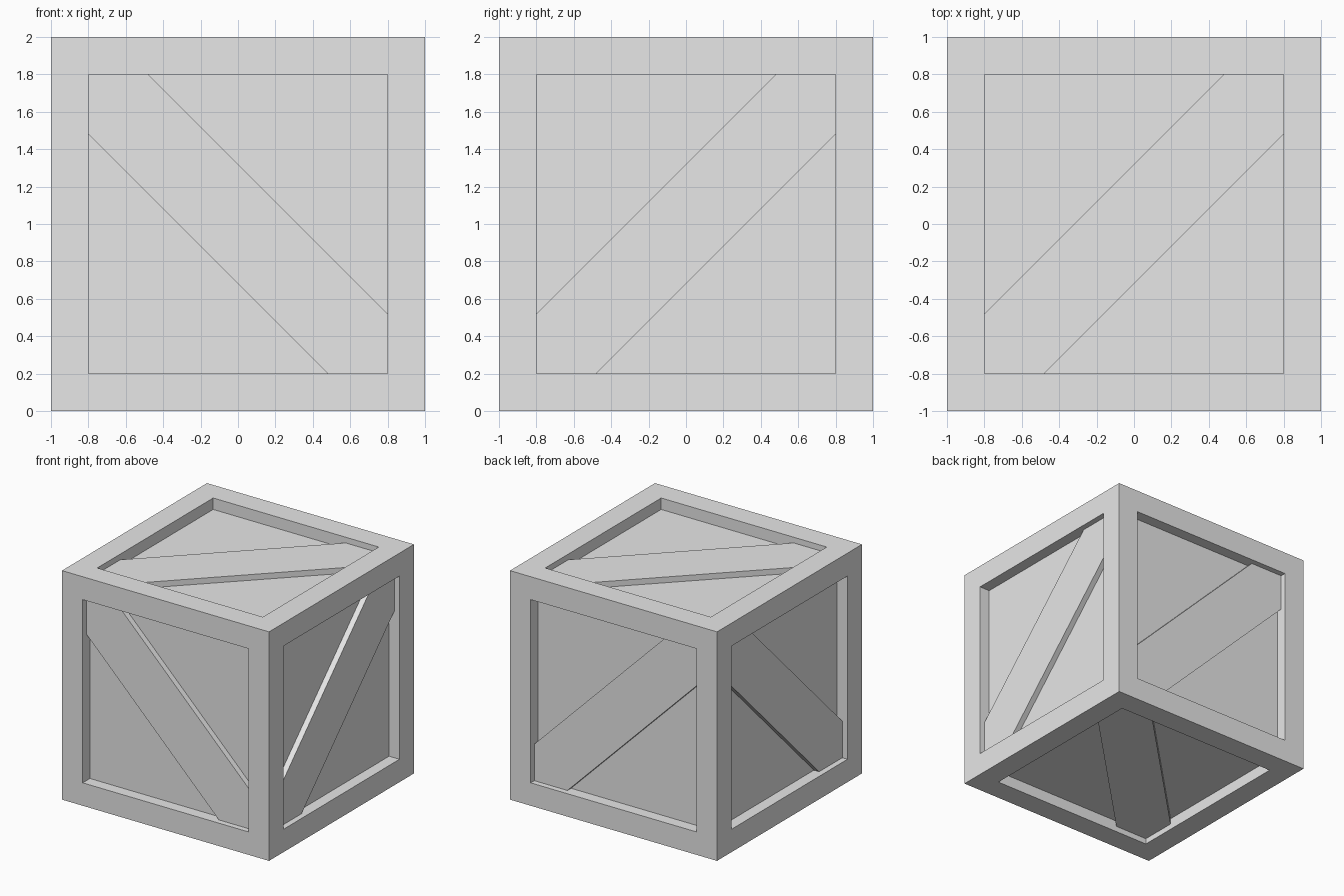
import bpy, bmesh
from mathutils import Vector

if "Cube" in bpy.data.objects:
    bpy.data.objects.remove(bpy.data.objects["Cube"], do_unlink=True)

HALF = 1.0        # half the crate size
OPEN = 0.8        # half the panel opening
PANEL = 0.9       # distance of the recessed panels from the centre
BRACE = 0.95      # distance of the brace surface from the centre
CUT = 0.48        # where the brace sides meet the frame
CENTRE = Vector((0, 0, HALF))

grey = bpy.data.materials.new("plain grey")
grey.use_nodes = True
grey.diffuse_color = (0.8, 0.8, 0.8, 1)
grey.node_tree.nodes["Principled BSDF"].inputs["Base Color"].default_value = (0.8, 0.8, 0.8, 1)


def add_object(name, bm):
    bmesh.ops.recalc_face_normals(bm, faces=bm.faces[:])
    mesh = bpy.data.meshes.new(name)
    bm.to_mesh(mesh)
    bm.free()
    mesh.materials.append(grey)
    obj = bpy.data.objects.new(name, mesh)
    obj.location = CENTRE
    bpy.context.collection.objects.link(obj)
    return obj


# Crate body: a cube whose six sides are inset and pushed in
bm = bmesh.new()
bmesh.ops.create_cube(bm, size=2 * HALF)
sides = bm.faces[:]
bmesh.ops.inset_individual(bm, faces=sides, thickness=HALF - OPEN, use_even_offset=True)
for face in sides:
    normal = face.normal.copy()
    rim = bmesh.ops.extrude_discrete_faces(bm, faces=[face])["faces"]
    bmesh.ops.translate(bm, verts=rim[0].verts[:], vec=normal * (PANEL - HALF))
add_object("crate_frame", bm)


# Diagonal brace: a plank trimmed to the corners of the opening
def add_brace(name, across, up, out):
    corners = [(-OPEN, -OPEN), (-CUT, -OPEN), (OPEN, CUT),
               (OPEN, OPEN), (CUT, OPEN), (-OPEN, -CUT)]
    bm = bmesh.new()
    verts = [bm.verts.new(across * a + up * b + out * PANEL) for a, b in corners]
    face = bm.faces.new(verts)
    top = bmesh.ops.extrude_face_region(bm, geom=[face])["geom"]
    moved = [g for g in top if isinstance(g, bmesh.types.BMVert)]
    bmesh.ops.translate(bm, verts=moved, vec=out * (BRACE - PANEL))
    add_object(name, bm)


X, Y, Z = Vector((1, 0, 0)), Vector((0, 1, 0)), Vector((0, 0, 1))
for names, across, up, out in [(("left", "right"), Y, Z, X),
                               (("back", "front"), -X, Z, Y),
                               (("top", "bottom"), X, Y, Z)]:
    for name, sign in zip(names, (1, -1)):
        add_brace(name + "_brace", across, up, out * sign)
